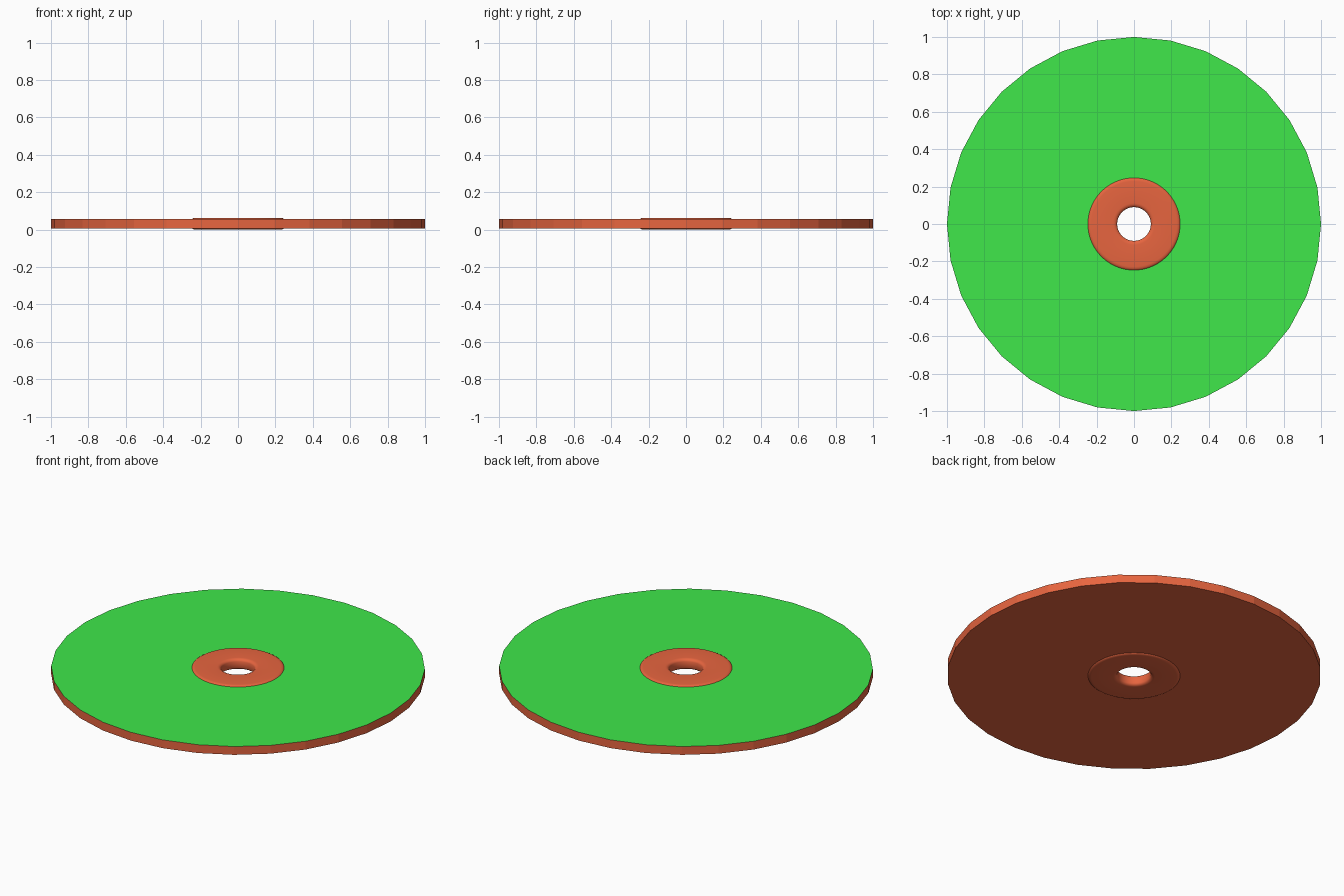
import bpy, bmesh, math

if "Cube" in bpy.data.objects:
    bpy.data.objects.remove(bpy.data.objects["Cube"])


def material(name, color):
    m = bpy.data.materials.new(name)
    m.diffuse_color = (*color, 1)
    m.use_nodes = True
    m.node_tree.nodes["Principled BSDF"].inputs["Base Color"].default_value = m.diffuse_color
    return m


def lathe(name, profile, sides, mats):
    """Revolve a closed (radius, z) profile around the z axis."""
    bm = bmesh.new()
    rings = []
    for i in range(sides):
        a = 2 * math.pi * i / sides
        rings.append([bm.verts.new((r * math.cos(a), r * math.sin(a), z)) for r, z in profile])
    n = len(profile)
    for i in range(sides):
        p, q = rings[i], rings[(i + 1) % sides]
        for j in range(n):
            k = (j + 1) % n
            bm.faces.new((p[j], q[j], q[k], p[k]))
    bmesh.ops.recalc_face_normals(bm, faces=bm.faces)
    mesh = bpy.data.meshes.new(name)
    bm.to_mesh(mesh)
    bm.free()
    for m in mats:
        mesh.materials.append(m)
    obj = bpy.data.objects.new(name, mesh)
    bpy.context.collection.objects.link(obj)
    return obj


red = material("red", (0.8, 0.13, 0.05))
green = material("green", (0.05, 0.8, 0.07))

# Faceted disc with a green top face
disc = lathe("disc", [(0.17, 0.007), (1.0, 0.007), (1.0, 0.056), (0.17, 0.056)], 32, [red, green])
for f in disc.data.polygons:
    if f.normal.z > 0.5:
        f.material_index = 1

# Rounded hub ring with a through hole
half = [(0.09, 0.014), (0.094, 0.006), (0.103, 0.001), (0.112, 0.0),
        (0.228, 0.0), (0.237, 0.001), (0.246, 0.006), (0.25, 0.014)]
H = 0.063
hub = lathe("hub", half + [(r, H - z) for r, z in reversed(half)], 64, [red])
bpy.context.view_layer.objects.active = hub
hub.select_set(True)
bpy.ops.object.shade_smooth_by_angle(angle=math.radians(40))
